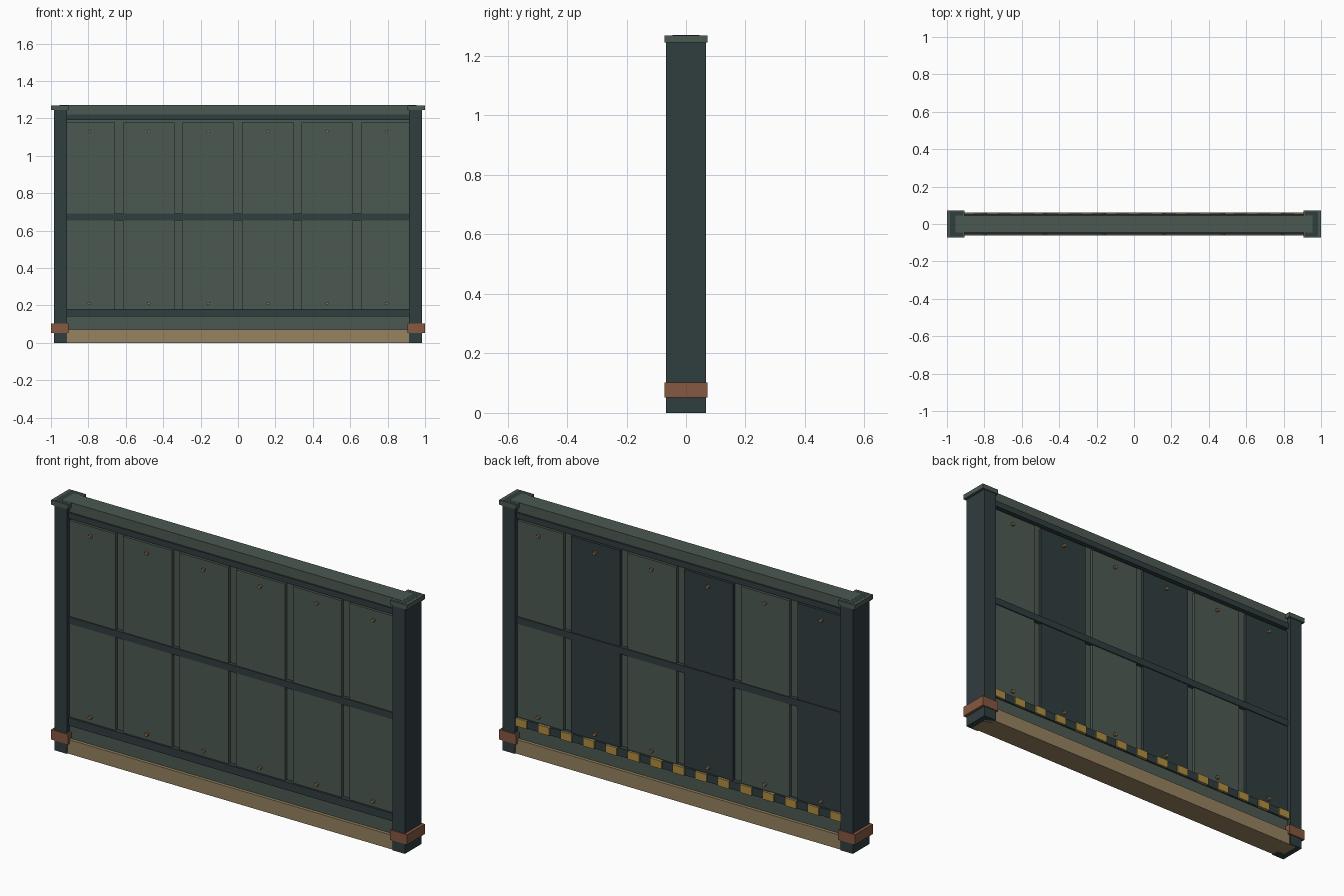
import bpy, math

if "Cube" in bpy.data.objects:
    bpy.data.objects.remove(bpy.data.objects["Cube"])


def material(name, rgb):
    m = bpy.data.materials.new(name)
    m.diffuse_color = [((c / 255 + 0.055) / 1.055) ** 2.4 for c in rgb] + [1]
    m.use_nodes = True
    m.node_tree.nodes["Principled BSDF"].inputs["Base Color"].default_value = m.diffuse_color
    return m


GREEN = material("green_paint", (76, 89, 82))
DARK = material("dark_paint", (48, 61, 63))
WOOD = material("timber", (150, 130, 96))
RUST = material("rusty_clamp", (134, 88, 64))
BRASS = material("bolt_metal", (140, 112, 80))
YELLOW = material("warning_yellow", (176, 142, 66))


def box(name, x, y, z, mat):
    """Box from (min, max) ranges."""
    r = (x, y, z)
    bpy.ops.mesh.primitive_cube_add(size=1, location=[(a + b) / 2 for a, b in r])
    o = bpy.context.object
    o.name = name
    o.scale = [b - a for a, b in r]
    bpy.ops.object.transform_apply(location=False, rotation=False, scale=True)
    o.data.materials.append(mat)
    return o


def bolt(name, x, y, z):
    bpy.ops.mesh.primitive_cylinder_add(vertices=8, radius=0.009, depth=0.02,
                                        location=(x, y, z), rotation=(math.pi / 2, 0, 0))
    o = bpy.context.object
    o.name = name
    o.data.materials.append(BRASS)


# Core sheet, timber sill and beams
box("core_sheet", (-0.93, 0.93), (-0.03, 0.03), (0.06, 1.23), GREEN)
box("timber_sill", (-0.955, 0.955), (-0.061, 0.061), (0.0, 0.072), WOOD)
box("lower_beam", (-0.93, 0.93), (-0.045, 0.045), (0.07, 0.15), GREEN)
box("top_beam", (-0.955, 0.955), (-0.045, 0.045), (1.22, 1.27), GREEN)

# Dark horizontal rails on both faces
for name, z0, z1, d in (("bottom_rail", 0.14, 0.18, 0.055),
                        ("middle_rail", 0.655, 0.69, 0.05),
                        ("upper_rail", 1.19, 1.22, 0.053)):
    box(name, (-0.93, 0.93), (-d, d), (z0, z1), DARK)

# Panels and bolts: all green in front, alternating colours at the back
for i in range(6):
    x = -0.795 + 0.318 * i
    xr = (x - 0.1375, x + 0.1375)
    box("front_panel", xr, (-0.045, -0.028), (0.17, 1.178), GREEN)
    box("back_panel", xr, (0.028, 0.045), (0.17, 1.178), GREEN if i % 2 else DARK)
    for side in (-1, 1):
        for z in (0.21, 1.13):
            bolt("panel_bolt", x, side * 0.049, z)

# Warning blocks along the back of the bottom rail
step = 1.83 / 29
for i in range(15):
    x = -0.915 + 2 * i * step
    box("warning_block", (x, x + step), (0.05, 0.062), (0.14, 0.18), YELLOW)

# End posts with caps and clamps
for s in (-1, 1):
    def span(a, b):
        return tuple(sorted((s * a, s * b)))
    box("end_post", span(0.915, 0.985), (-0.067, 0.067), (0, 1.2695), DARK)
    box("post_cap", span(0.905, 1.0), (-0.072, 0.072), (1.245, 1.269), GREEN)
    box("post_clamp", span(0.905, 1.0), (-0.072, 0.072), (0.052, 0.103), RUST)
